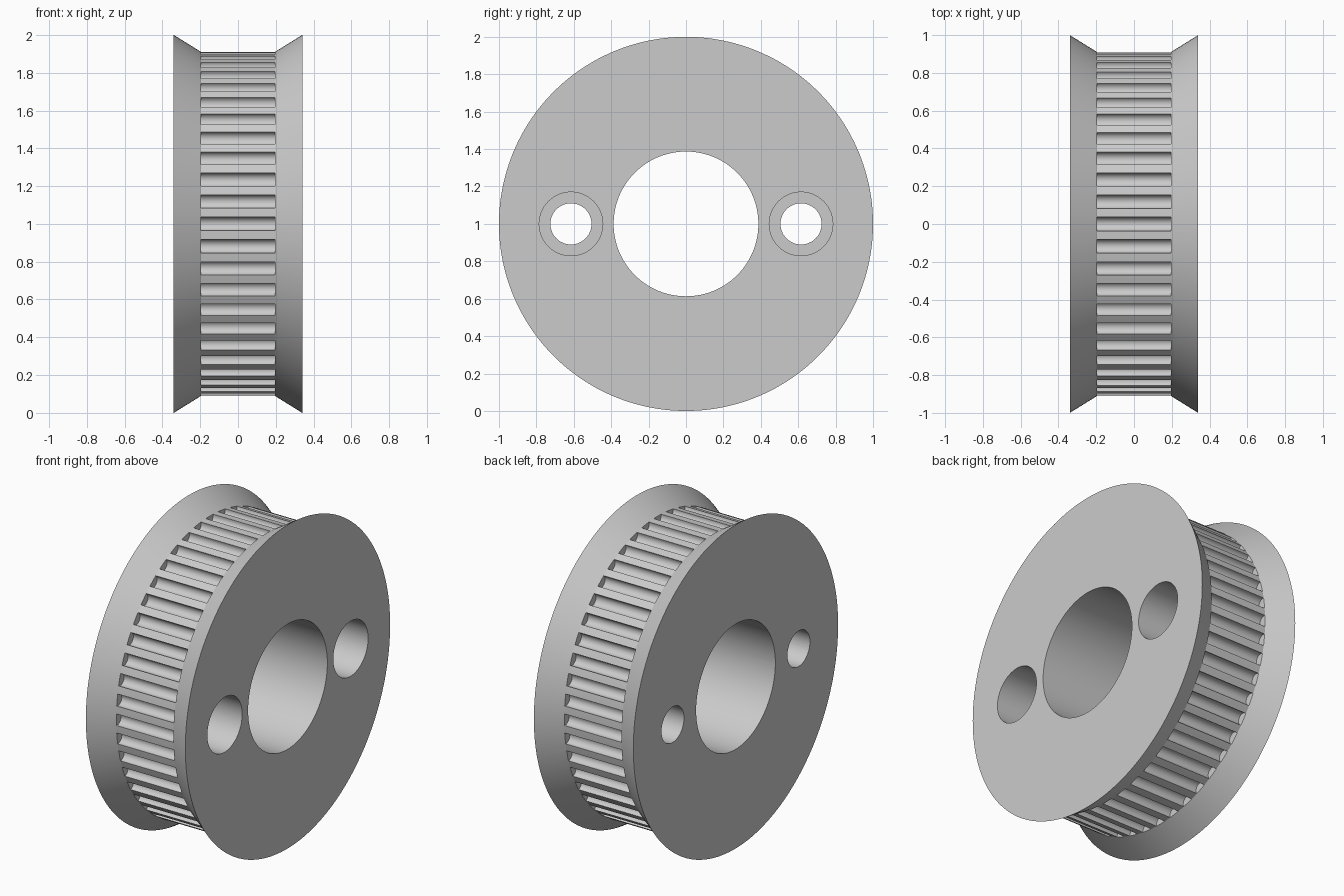
import bpy, bmesh, math
from mathutils import Matrix

if "Cube" in bpy.data.objects:
    bpy.data.objects.remove(bpy.data.objects["Cube"], do_unlink=True)

TEETH = 48
HALF_WIDTH, HALF_BELT = 0.34, 0.195
RIM_R, BELT_R = 1.0, 0.91
GROOVE_R, GROOVE_DEPTH = 0.037, 0.046
BORE_R, BOLT_OFFSET, BOLT_R, HEAD_R = 0.387, 0.615, 0.11, 0.17
HEAD_FLOOR = -0.05
AXIS_Z = 1.0

metal = bpy.data.materials.new("light_grey")
metal.use_nodes = True
metal.diffuse_color = (0.6, 0.6, 0.6, 1)
metal.node_tree.nodes["Principled BSDF"].inputs["Base Color"].default_value = (0.6, 0.6, 0.6, 1)


def make_object(name, bm):
    bmesh.ops.recalc_face_normals(bm, faces=bm.faces)
    mesh = bpy.data.meshes.new(name)
    bm.to_mesh(mesh)
    bm.free()
    obj = bpy.data.objects.new(name, mesh)
    bpy.context.collection.objects.link(obj)
    return obj


def add_rod(bm, x0, x1, y, z, radius, segments):
    """Closed cylinder along x."""
    place = Matrix.Translation(((x0 + x1) / 2, y, z)) @ Matrix.Rotation(math.pi / 2, 4, "Y")
    bmesh.ops.create_cone(bm, cap_ends=True, segments=segments, radius1=radius,
                          radius2=radius, depth=x1 - x0, matrix=place)


def cut(target, name, bm):
    """Subtract a closed mesh from the target and discard the cutter."""
    cutter = make_object(name, bm)
    cutter.hide_render = True
    mod = target.modifiers.new(name, "BOOLEAN")
    mod.operation, mod.solver, mod.object = "DIFFERENCE", "EXACT", cutter
    bpy.context.view_layer.objects.active = target
    bpy.ops.object.modifier_apply(modifier=name)
    bpy.data.objects.remove(cutter, do_unlink=True)


# Pulley body: belt drum between two flared flanges, revolved around x
bm = bmesh.new()
segments = TEETH * 4
profile = [(-HALF_WIDTH, RIM_R), (-HALF_BELT, BELT_R), (HALF_BELT, BELT_R), (HALF_WIDTH, RIM_R)]
angles = [2 * math.pi * i / segments for i in range(segments)]
rings = [[bm.verts.new((x, r * math.cos(a), AXIS_Z + r * math.sin(a))) for a in angles]
         for x, r in profile]
for ring, following in zip(rings, rings[1:]):
    for i in range(segments):
        j = (i + 1) % segments
        bm.faces.new((ring[i], ring[j], following[j], following[i]))
bm.faces.new(rings[0])
bm.faces.new(rings[-1])
pulley = make_object("toothed_pulley", bm)

# Round belt grooves
bm = bmesh.new()
centre_r = BELT_R - GROOVE_DEPTH + GROOVE_R
for i in range(TEETH):
    a = 2 * math.pi * i / TEETH
    add_rod(bm, -HALF_BELT, HALF_BELT, centre_r * math.cos(a),
            AXIS_Z + centre_r * math.sin(a), GROOVE_R, 24)
cut(pulley, "belt_grooves", bm)

# Central bore and through bolt holes
bm = bmesh.new()
add_rod(bm, -0.5, 0.5, 0, AXIS_Z, BORE_R, 96)
for side in (-1, 1):
    add_rod(bm, -0.5, 0.5, side * BOLT_OFFSET, AXIS_Z, BOLT_R, 48)
cut(pulley, "bore_and_bolt_holes", bm)

# Counterbores for the bolt heads
bm = bmesh.new()
for side in (-1, 1):
    add_rod(bm, HEAD_FLOOR, 0.5, side * BOLT_OFFSET, AXIS_Z, HEAD_R, 64)
cut(pulley, "counterbores", bm)

# Finish
pulley.data.materials.clear()
pulley.data.materials.append(metal)
bpy.ops.object.select_all(action="DESELECT")
pulley.select_set(True)
bpy.context.view_layer.objects.active = pulley
bpy.ops.object.shade_smooth_by_angle(angle=math.radians(25))
